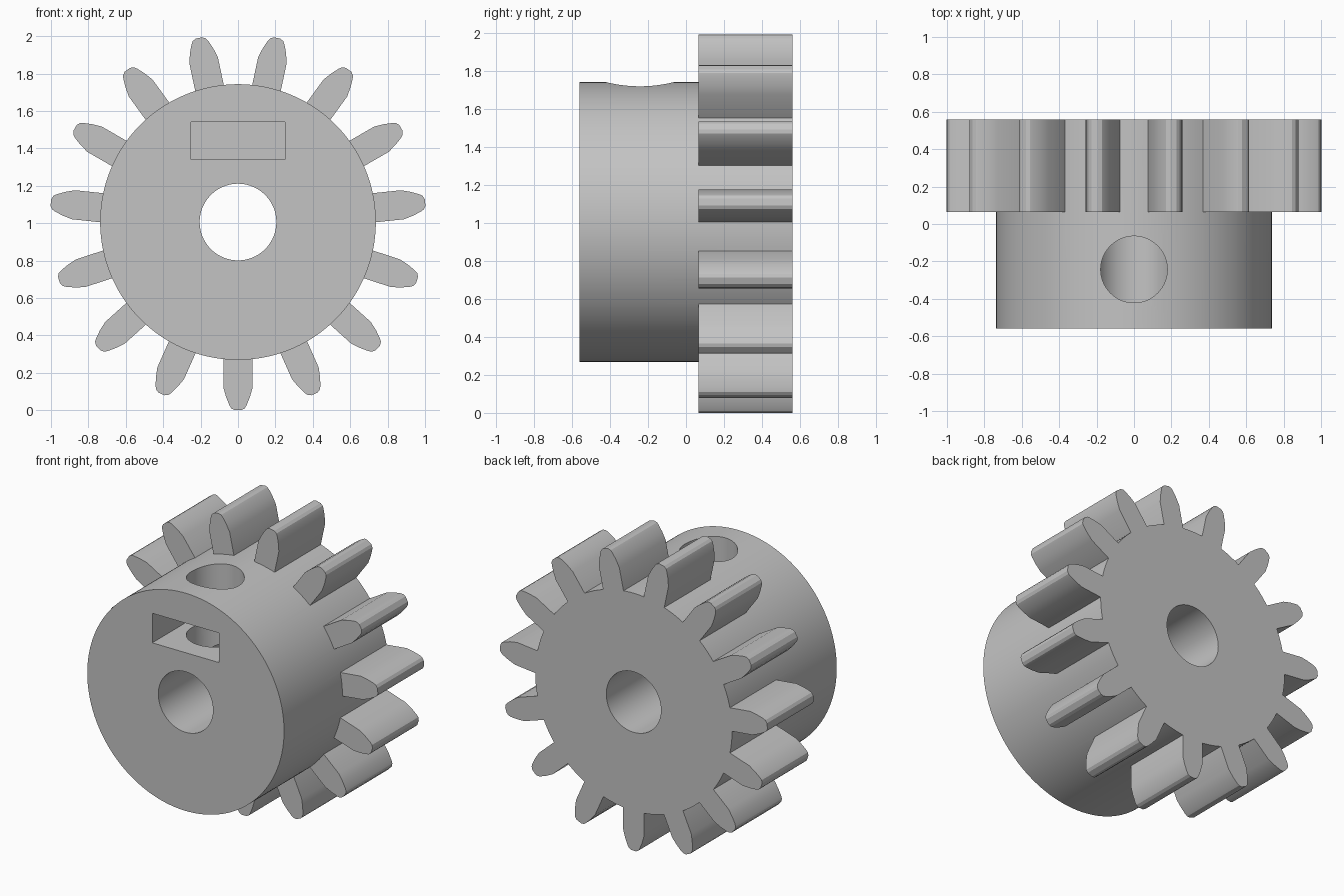
import bpy, bmesh, math
from mathutils import Matrix, Vector

if "Cube" in bpy.data.objects:
    bpy.data.objects.remove(bpy.data.objects["Cube"])

AXIS_Z = 1.006           # height of the gear axis
FRONT, STEP, BACK = -0.56, 0.065, 0.56
HUB_R, BORE_R, TEETH = 0.737, 0.205, 15

gray = bpy.data.materials.new("plain gray")
gray.use_nodes = True
gray.diffuse_color = (0.55, 0.55, 0.55, 1)
gray.node_tree.nodes["Principled BSDF"].inputs["Base Color"].default_value = gray.diffuse_color


def make_object(name, bm):
    bmesh.ops.recalc_face_normals(bm, faces=bm.faces)
    mesh = bpy.data.meshes.new(name)
    bm.to_mesh(mesh)
    bm.free()
    mesh.materials.append(gray)
    obj = bpy.data.objects.new(name, mesh)
    bpy.context.collection.objects.link(obj)
    return obj


def cylinder(name, radius, start, end, segments=128):
    """Cylinder between two points."""
    start, end = Vector(start), Vector(end)
    d = end - start
    m = Matrix.Translation((start + end) / 2) @ d.to_track_quat('Z', 'Y').to_matrix().to_4x4()
    bm = bmesh.new()
    bmesh.ops.create_cone(bm, cap_ends=True, segments=segments, radius1=radius,
                          radius2=radius, depth=d.length, matrix=m)
    return make_object(name, bm)


def box(name, low, high):
    low, high = Vector(low), Vector(high)
    bm = bmesh.new()
    m = Matrix.Translation((low + high) / 2) @ Matrix.Diagonal((*(high - low), 1))
    bmesh.ops.create_cube(bm, size=1, matrix=m)
    return make_object(name, bm)


def gear_teeth():
    """Ring of prisms, each rooted inside the hub."""
    half = [(0.078, 0.6), (0.078, 0.885), (0.064, 0.935), (0.046, 0.98), (0.036, 0.996), (0.018, 1.006)]
    profile = half + [(-w, r) for w, r in reversed(half)]
    bm = bmesh.new()
    for i in range(TEETH):
        turn = Matrix.Translation((0, 0, AXIS_Z)) @ Matrix.Rotation(math.tau * i / TEETH, 4, 'Y')
        face = bm.faces.new([bm.verts.new(turn @ Vector((w, STEP, -r))) for w, r in profile])
        new = bmesh.ops.extrude_face_region(bm, geom=[face], use_keep_orig=True)["geom"]
        bmesh.ops.translate(bm, vec=(0, BACK - STEP, 0),
                            verts=[v for v in new if isinstance(v, bmesh.types.BMVert)])
    return make_object("gear_teeth", bm)


def combine(target, tool, operation):
    mod = target.modifiers.new(tool.name, 'BOOLEAN')
    mod.operation, mod.solver, mod.object = operation, 'EXACT', tool
    bpy.context.view_layer.objects.active = target
    bpy.ops.object.modifier_apply(modifier=mod.name)
    bpy.data.objects.remove(tool)


# Hub core with the ring of teeth at the back
gear = cylinder("pinion_gear", HUB_R, (0, FRONT, AXIS_Z), (0, BACK, AXIS_Z), 180)
combine(gear, gear_teeth(), 'UNION')

# Shaft bore, set screw hole and nut slot
combine(gear, cylinder("bore", BORE_R, (0, -1, AXIS_Z), (0, 1, AXIS_Z), 96), 'DIFFERENCE')
combine(gear, cylinder("screw_hole", 0.178, (0, -0.243, AXIS_Z), (0, -0.243, 2), 96), 'DIFFERENCE')
combine(gear, box("nut_slot", (-0.25, -0.7, 1.34), (0.25, 0.0, 1.54)), 'DIFFERENCE')

# Smooth round walls, crisp edges
bpy.ops.object.select_all(action='DESELECT')
gear.select_set(True)
bpy.context.view_layer.objects.active = gear
bpy.ops.object.shade_smooth_by_angle(angle=math.radians(25))
